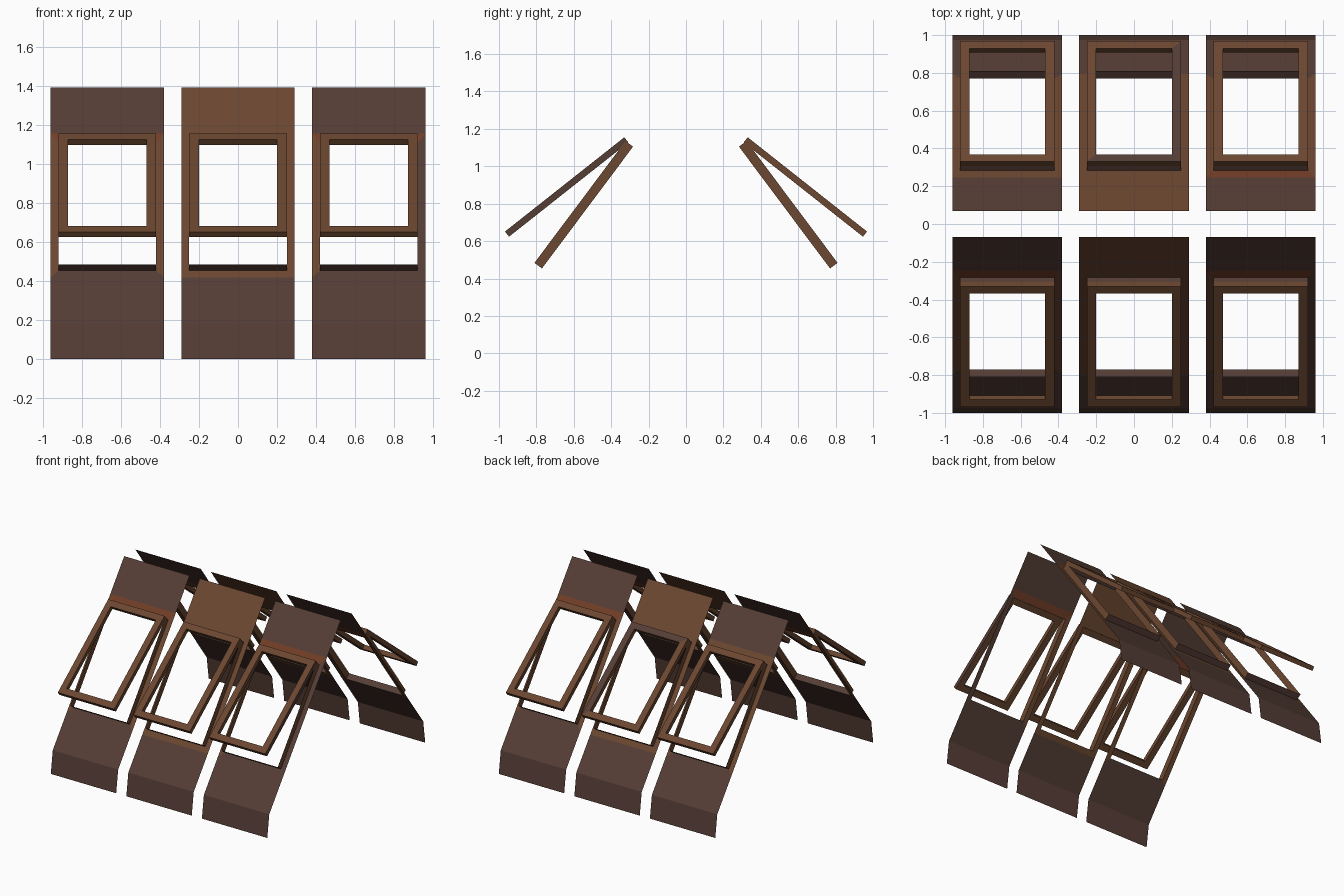
import bpy
import bmesh
from mathutils import Vector

cube = bpy.data.objects.get("Cube")
if cube:
    bpy.data.objects.remove(cube, do_unlink=True)


def material(name, rgb):
    m = bpy.data.materials.new(name)
    m.use_nodes = True
    m.diffuse_color = (*rgb, 1)
    m.node_tree.nodes["Principled BSDF"].inputs["Base Color"].default_value = (*rgb, 1)
    return m


MATS = [
    material("dark brown", (0.091, 0.047, 0.036)),
    material("warm brown", (0.147, 0.063, 0.030)),
    material("red brown", (0.168, 0.048, 0.019)),
]
DARK, WARM, RED = range(3)

PANEL_HALF, HOLE_HALF = 0.29, 0.25
RIDGE = Vector((0.07, 1.39))       # (distance from centre, height)
EAVE = Vector((0.975, 0.18))
FOOT = Vector((1.0, 0.0))
SLOPE = (EAVE - RIDGE).normalized()
HOLE = (0.356, 1.169)              # distances down the slope
RING = (0.293, 1.214)
SASH_TOP = Vector((0.33, 1.155))
SASH_DIR = Vector((0.785, -0.62)).normalized()
SASH_LEN, SASH_BAR, SASH_THICK = 0.813, 0.05, 0.035


def plane(origin, direction, side, cx):
    """Return a function placing (x, distance down, lift) on a sloping plane."""
    normal = Vector((-direction.y, direction.x))

    def place(x, t, lift=0.0):
        p = origin + direction * t + normal * lift
        return Vector((cx + x, side * p.x, p.y))
    return place


def loop(bm, place, half, top, bottom, lift=0.0):
    """Four corners: upper -x, upper +x, lower +x, lower -x."""
    return [bm.verts.new(place(x, t, lift)) for x, t in
            ((-half, top), (half, top), (half, bottom), (-half, bottom))]


def bridge(bm, a, b, colors):
    """Join two corner loops; colours go top, +x, bottom, -x."""
    faces = []
    for i, c in enumerate(colors):
        j = (i + 1) % 4
        f = bm.faces.new((a[i], a[j], b[j], b[i]))
        f.material_index = c
        faces.append(f)
    return faces


def face_toward(faces, direction):
    for f in faces:
        f.normal_update()
        if f.normal.dot(direction) < 0:
            f.normal_flip()


def finish(bm, name):
    mesh = bpy.data.meshes.new(name)
    bm.to_mesh(mesh)
    bm.free()
    for m in MATS:
        mesh.materials.append(m)
    bpy.context.collection.objects.link(bpy.data.objects.new(name, mesh))


def roof_panel(name, side, cx, top_color, ring_colors):
    bm = bmesh.new()
    place = plane(RIDGE, SLOPE, side, cx)
    outer = loop(bm, place, PANEL_HALF, *RING)
    inner = loop(bm, place, HOLE_HALF, *HOLE)
    faces = bridge(bm, outer, inner, ring_colors)
    # upper sheet, lower sheet and knee wall
    rows = [[bm.verts.new((cx + x, side * p.x, p.y)) for x in (-PANEL_HALF, PANEL_HALF)]
            for p in (RIDGE, EAVE, FOOT)]
    ridge, eave, foot = rows
    for (a, b), (c, d), color in ((ridge, outer[:2], top_color),
                                  (outer[:1:-1], eave, DARK),
                                  (eave, foot, DARK)):
        f = bm.faces.new((a, b, d, c))
        f.material_index = color
        faces.append(f)
    face_toward(faces, Vector((0, side, 0.5)))
    finish(bm, name)


def window_lining(name, side, cx):
    bm = bmesh.new()
    place = plane(RIDGE, SLOPE, side, cx)
    low = loop(bm, place, HOLE_HALF, *HOLE)
    high = loop(bm, place, HOLE_HALF, *HOLE, 0.05)
    centre = place(0, sum(HOLE) / 2)
    for f in bridge(bm, low, high, (DARK, WARM, DARK, WARM)):
        face_toward([f], f.calc_center_median() - centre)
    finish(bm, name)


def window_sash(name, side, cx, bars, edges):
    bm = bmesh.new()
    place = plane(SASH_TOP, SASH_DIR, side, cx)
    loops = []
    for lift in (0, -SASH_THICK):
        loops.append(loop(bm, place, HOLE_HALF, 0, SASH_LEN, lift))
        loops.append(loop(bm, place, HOLE_HALF - SASH_BAR, SASH_BAR,
                          SASH_LEN - SASH_BAR, lift))
    out_hi, in_hi, out_lo, in_lo = loops
    bridge(bm, out_hi, in_hi, bars)
    bridge(bm, in_hi, in_lo, [WARM] * 4)
    bridge(bm, in_lo, out_lo, [WARM] * 4)
    bridge(bm, out_lo, out_hi, edges)
    bmesh.ops.recalc_face_normals(bm, faces=bm.faces[:])
    finish(bm, name)


PLAIN = (WARM,) * 4
for side, row in ((-1, "front"), (1, "back")):
    for cx, column in ((-0.67, "right"), (0, "middle"), (0.67, "left")):
        tag = f"{row}_{column}"
        middle, front_left = cx == 0, tag == "front_left"
        # colours of the surround: top, +x, bottom, -x
        ring = PLAIN if middle else (RED, DARK if front_left else WARM, DARK, WARM)
        if tag == "back_right":
            ring = (WARM, WARM, DARK, WARM)
        bars = (DARK, DARK, WARM, WARM) if tag == "back_middle" else PLAIN
        edges = (WARM, DARK, WARM, WARM) if front_left else PLAIN
        roof_panel(f"roof_panel_{tag}", side, cx, WARM if middle else DARK, ring)
        window_lining(f"window_lining_{tag}", side, cx)
        window_sash(f"window_sash_{tag}", side, cx, bars, edges)
